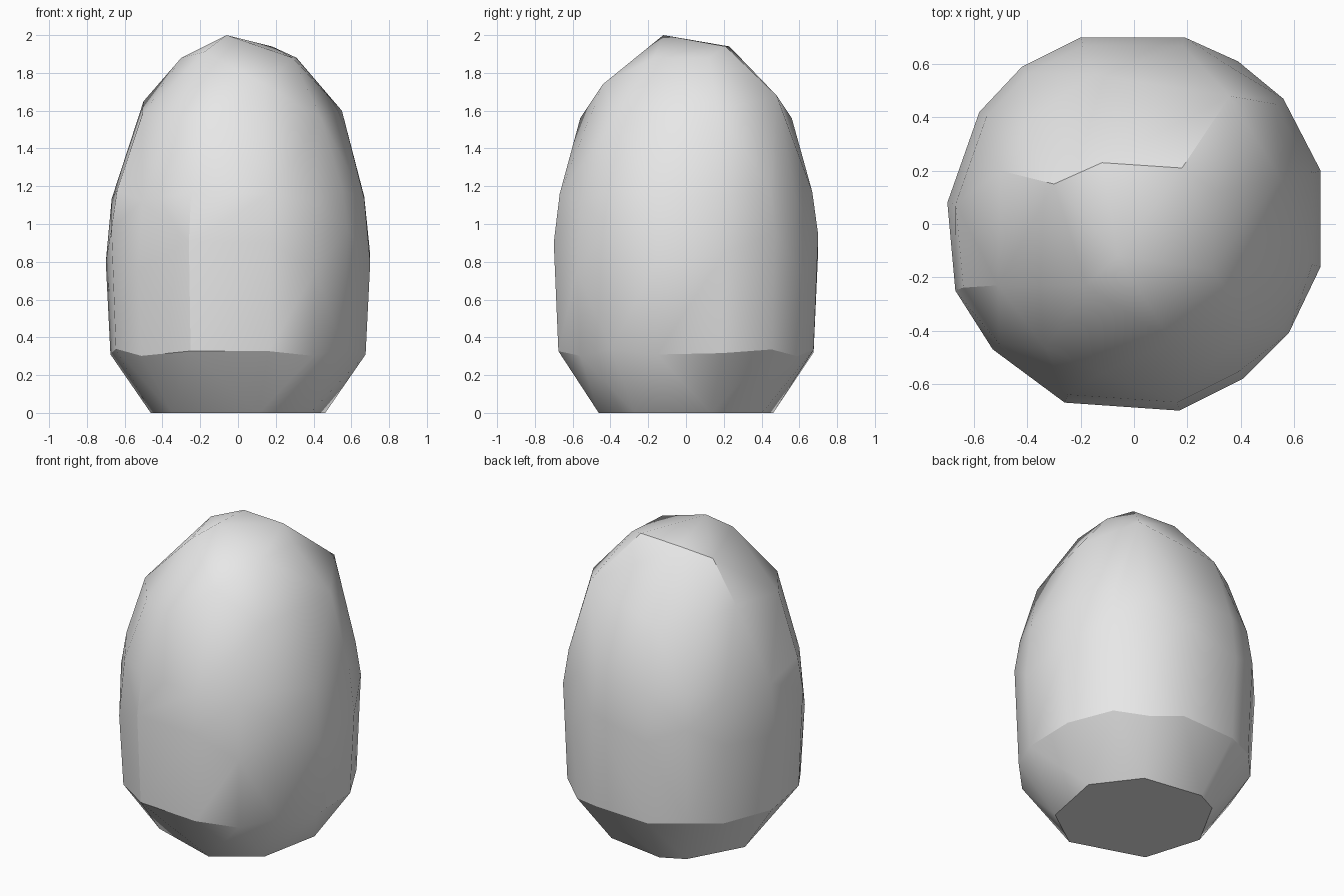
import bpy, bmesh, math

cube = bpy.data.objects.get("Cube")
if cube:
    bpy.data.objects.remove(cube, do_unlink=True)

# Uneven plan outline of the stone at its widest
outline = [(-.20, .70), (.19, .70), (.39, .61), (.56, .47), (.70, .20),
           (.70, -.16), (.58, -.41), (.41, -.58), (.17, -.70), (-.26, -.67),
           (-.53, -.47), (-.67, -.25), (-.70, .08), (-.58, .42), (-.42, .59)]

# Irregular chipped shoulder and crown
shoulder = [(-.50, .20, 1.65), (-.39, .40, 1.57), (-.15, .56, 1.56),
            (.36, .48, 1.68), (.55, .17, 1.60), (.44, -.37, 1.56),
            (.14, -.44, 1.74), (-.12, -.56, 1.56), (-.33, -.47, 1.57),
            (-.51, -.23, 1.57)]
crown = [(-.06, -.12, 2.0), (.29, -.17, 1.88), (.31, .12, 1.88),
         (.18, .21, 1.94), (-.12, .23, 1.94), (-.30, .15, 1.88),
         (-.18, -.23, 1.91)]


def ring(scale, height, wobble=0.0, step=1):
    """Scaled copy of the outline with gently varying height."""
    return [(x * scale, y * scale, height + wobble * math.sin(i * 2.4))
            for i, (x, y) in list(enumerate(outline))[::step]]


def hull_object(name, points, material):
    bm = bmesh.new()
    for p in points:
        bm.verts.new(p)
    result = bmesh.ops.convex_hull(bm, input=bm.verts)
    loose = {g for g in result["geom_interior"] + result["geom_unused"]
             if isinstance(g, bmesh.types.BMVert)}
    bmesh.ops.delete(bm, geom=list(loose), context='VERTS')
    # Merge the flat base into one face
    bmesh.ops.dissolve_limit(bm, angle_limit=math.radians(1),
                             verts=bm.verts, edges=bm.edges)
    bmesh.ops.recalc_face_normals(bm, faces=bm.faces)
    mesh = bpy.data.meshes.new(name)
    bm.to_mesh(mesh)
    bm.free()
    obj = bpy.data.objects.new(name, mesh)
    bpy.context.collection.objects.link(obj)
    mesh.materials.append(material)
    return obj


grey = bpy.data.materials.new("stone grey")
grey.use_nodes = True
grey.diffuse_color = (.8, .8, .8, 1)
grey.node_tree.nodes["Principled BSDF"].inputs["Base Color"].default_value = (.8, .8, .8, 1)

# Base, lower rim, belly, upper belly, then shoulder and crown
points = (ring(.66, 0, step=2) + ring(.965, .32, .02) + ring(1, .86, .12)
          + ring(.955, 1.15, .03) + shoulder + crown)
stone = hull_object("egg_stone", points, grey)

bpy.ops.object.select_all(action='DESELECT')
stone.select_set(True)
bpy.context.view_layer.objects.active = stone
bpy.ops.object.shade_smooth_by_angle(angle=math.radians(30))
